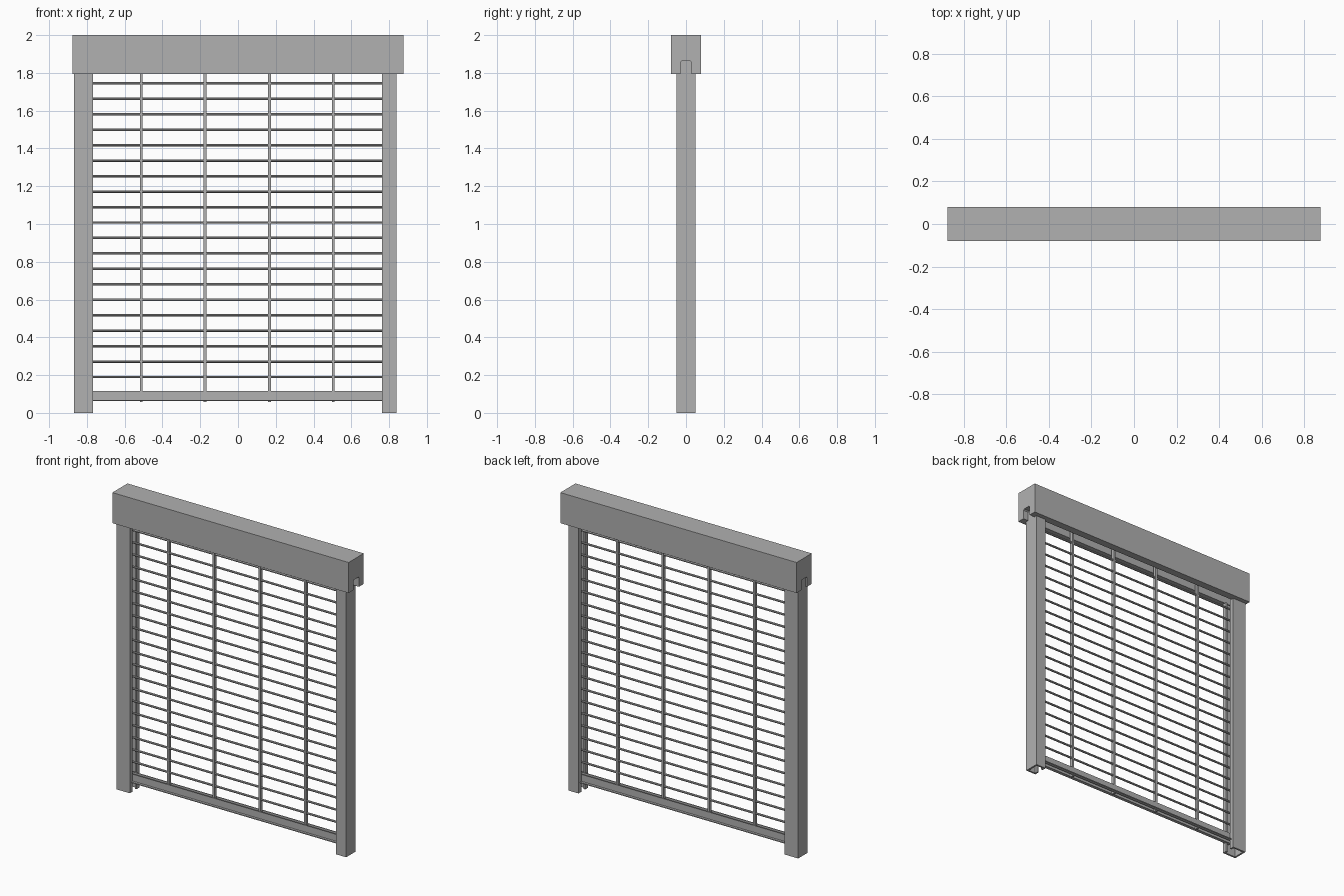
import bpy, bmesh, math

if "Cube" in bpy.data.objects:
    bpy.data.objects.remove(bpy.data.objects["Cube"])

grey = bpy.data.materials.new("grey_metal")
grey.diffuse_color = (0.44, 0.44, 0.44, 1)
grey.use_nodes = True
grey.node_tree.nodes["Principled BSDF"].inputs["Base Color"].default_value = grey.diffuse_color


def extrude(name, profile, axis, lo, hi):
    """Extrude a closed profile: axis 'x' takes (y, z) points, axis 'z' takes (x, y)."""
    bm = bmesh.new()
    place = (lambda a, b, t: (t, a, b)) if axis == 'x' else (lambda a, b, t: (a, b, t))
    face = bm.faces.new([bm.verts.new(place(a, b, lo)) for a, b in profile])
    out = bmesh.ops.extrude_face_region(bm, geom=[face])
    verts = [g for g in out["geom"] if isinstance(g, bmesh.types.BMVert)]
    bmesh.ops.translate(bm, verts=verts, vec=place(0, 0, hi - lo))
    bmesh.ops.recalc_face_normals(bm, faces=bm.faces[:])
    mesh = bpy.data.meshes.new(name)
    bm.to_mesh(mesh)
    bm.free()
    mesh.materials.append(grey)
    obj = bpy.data.objects.new(name, mesh)
    bpy.context.collection.objects.link(obj)
    return obj


def rect(a0, a1, b0, b1):
    return [(a0, b0), (a1, b0), (a1, b1), (a0, b1)]


# Housing with a groove along its underside
extrude("housing", [(-0.08, 1.795), (-0.03, 1.795), (-0.03, 1.855), (-0.023, 1.862),
                    (0.023, 1.862), (0.03, 1.855), (0.03, 1.795), (0.08, 1.795),
                    (0.08, 2.0), (-0.08, 2.0)], 'x', -0.877, 0.877)

# Guide rails: lipped channels open toward the curtain, with a tongue in the housing
for side, outer, inner in (("left", -0.868, -0.768), ("right", 0.838, 0.763)):
    s = 1 if inner > outer else -1
    half = [(outer, 0.05), (inner, 0.05), (inner, 0.02), (inner - s * 0.012, 0.02),
            (inner - s * 0.012, 0.038), (outer + s * 0.012, 0.038)]
    extrude(side + "_guide_rail", half + [(x, -y) for x, y in reversed(half)], 'z', 0, 1.796)
    extrude(side + "_rail_tongue",
            rect(min(outer, outer + s * 0.012), max(outer, outer + s * 0.012), -0.03, 0.03),
            'z', 1.79, 1.862)

# Horizontal curtain rods
for i in range(20):
    z = 0.19 + i * 0.0818
    ring = [(0.007 * math.cos(k * math.pi / 4 + math.pi / 8),
             z + 0.007 * math.sin(k * math.pi / 4 + math.pi / 8)) for k in range(8)]
    extrude("curtain_rod", ring, 'x', -0.80, 0.80)

# Vertical link strips
for x in (-0.513, -0.175, 0.167, 0.505):
    extrude("link_strip", rect(x - 0.007, x + 0.007, -0.011, 0.011), 'z', 0.057, 1.862)

# Bottom bar: two back-to-back angles around the links
for side, s in (("front", -1), ("back", 1)):
    extrude(side + "_bottom_angle",
            [(s * 0.011, 0.063), (s * 0.033, 0.063), (s * 0.033, 0.069),
             (s * 0.017, 0.069), (s * 0.017, 0.115), (s * 0.011, 0.115)],
            'x', -0.80, 0.80)
